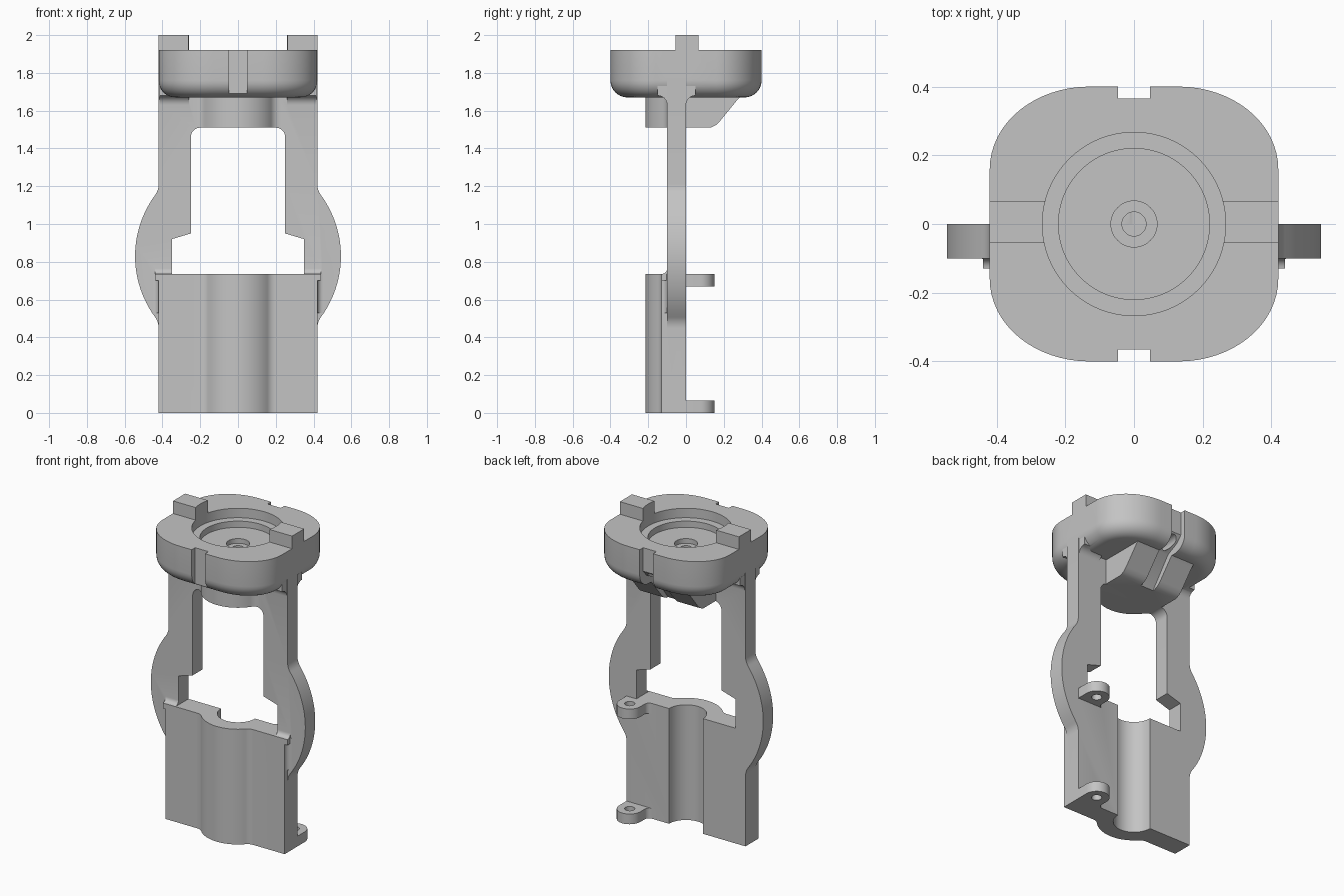
import bpy, bmesh, math

if "Cube" in bpy.data.objects:
    bpy.data.objects.remove(bpy.data.objects["Cube"])

grey = bpy.data.materials.new("plain grey")
grey.diffuse_color = (0.55, 0.55, 0.55, 1)
grey.use_nodes = True
grey.node_tree.nodes["Principled BSDF"].inputs["Base Color"].default_value = grey.diffuse_color


def arc(cx, cy, r, a0, a1, n=16):
    return [(cx + r * math.cos(math.radians(a0 + (a1 - a0) * i / n)),
             cy + r * math.sin(math.radians(a0 + (a1 - a0) * i / n))) for i in range(n + 1)]


def mirrored(half):
    """Close a right-hand half outline with its mirror image."""
    return half + [(-u, v) for u, v in reversed(half)]


def loft(name, rings):
    """Skin a list of equal-length rings and cap both ends."""
    bm = bmesh.new()
    loops = [[bm.verts.new(p) for p in ring] for ring in rings]
    n = len(loops[0])
    for a, b in zip(loops, loops[1:]):
        for i in range(n):
            bm.faces.new((a[i], a[(i + 1) % n], b[(i + 1) % n], b[i]))
    bm.faces.new(loops[0])
    bm.faces.new(loops[-1])
    bmesh.ops.recalc_face_normals(bm, faces=bm.faces[:])
    mesh = bpy.data.meshes.new(name)
    bm.to_mesh(mesh)
    bm.free()
    ob = bpy.data.objects.new(name, mesh)
    bpy.context.collection.objects.link(ob)
    ob.data.materials.append(grey)
    return ob


def prism(name, pts, axis, lo, hi):
    place = {"x": lambda u, v, w: (w, u, v),
             "y": lambda u, v, w: (u, w, v),
             "z": lambda u, v, w: (u, v, w)}[axis]
    return loft(name, [[place(u, v, w) for u, v in pts] for w in (lo, hi)])


def box(name, x0, x1, y0, y1, z0, z1):
    return prism(name, [(x0, y0), (x1, y0), (x1, y1), (x0, y1)], "z", z0, z1)


def disc(name, r, z0, z1, x=0, y=0, n=64):
    return prism(name, arc(x, y, r, 0, 360, n)[:-1], "z", z0, z1)


def combine(target, tool, op):
    mod = target.modifiers.new(op, "BOOLEAN")
    mod.operation = op
    mod.solver = "EXACT"
    mod.object = tool
    bpy.context.view_layer.objects.active = target
    bpy.ops.object.modifier_apply(modifier=mod.name)
    bpy.data.objects.remove(tool)


def add(tool):
    combine(body, tool, "UNION")


def cut(tool):
    combine(body, tool, "DIFFERENCE")


# Flat frame plate with round bulges at the sides
R, F, ZC = 0.545, 0.10, 0.83
dz = math.sqrt((R + F) ** 2 - (0.42 + F) ** 2)
ang = math.degrees(math.atan2(dz, 0.42 + F))
side = ([(0.42, 0)] + arc(0.42 + F, ZC - dz, F, 180, 180 - ang, 8)
        + arc(0, ZC, R, -ang, ang, 24)[1:-1]
        + arc(0.42 + F, ZC + dz, F, 180 + ang, 180, 8) + [(0.42, 1.78)])
body = prism("bracket_body", mirrored(side), "y", -0.10, 0)

# Window with a wider lower part
window = [(0.35, 0.735), (0.35, 0.92), (0.25, 0.95)] + arc(0.20, 1.46, 0.05, 0, 90, 8)
cut(prism("window_cutter", mirrored(window), "y", -0.3, 0.2))


def boss(name, w, yp, z0, z1, r=0.215, f=0.06):
    """Slab with a round front bulge, blended into its flat front."""
    x = math.sqrt((r + f) ** 2 - (yp - f) ** 2)
    a = math.degrees(math.atan2(f - yp, x))
    half = ([(w, -0.05)] + ([(w, yp)] if w > x else [])
            + arc(x, yp - f, f, 90, 180 - a, 8) + arc(0, 0, r, -a, -90, 16)[1:])
    left = [(-u, v) for u, v in reversed(half[:-1])]
    return prism(name, half + left, "z", z0, z1)


# Lower block and its blends into the plate
add(boss("lower_block", 0.42, -0.13, 0, 0.735))
for s in (-1, 1):
    blend = [(0.40, -0.05), (0.45, -0.05)] + arc(0.45, -0.13, 0.03, 90, 180, 6) + [(0.40, -0.13)]
    add(prism("side_blend", [(s * u, v) for u, v in blend], "z", 0.53, 0.735))
    top = [(-0.05, 0.70), (-0.05, 0.765)] + arc(-0.13, 0.765, 0.03, 0, -90, 6) + [(-0.13, 0.70)]
    lo, hi = sorted((s * 0.35, s * 0.44))
    add(prism("top_blend", top, "x", lo, hi))

# Neck under the head: round front, sloped back
x_neck = math.sqrt(0.275 ** 2 - 0.16 ** 2)
add(boss("neck_front", x_neck, -0.10, 1.51, 1.75))
slope = [(-0.06, 1.51), (0.13, 1.51), (0.16, 1.525), (0.18, 1.545),
         (0.27, 1.655), (0.30, 1.685), (0.30, 1.75), (-0.06, 1.75)]
add(prism("neck_back", slope, "x", -0.21, 0.21))


# Head: rounded box with a rounded lower edge
def head_ring(d, z):
    pts = []
    for sx, sy, a in ((1, 1, 0), (-1, 1, 90), (-1, -1, 180), (1, -1, 270)):
        for i in range(17):
            t = math.radians(a + 90 * i / 16)
            pts.append((sx * 0.13 + (0.29 - d) * math.cos(t),
                        sy * 0.16 + (0.24 - d) * math.sin(t), z))
    return pts


E = 0.09
rings = [head_ring(E * (1 - math.sin(t)), 1.67 + E * (1 - math.cos(t)))
         for t in (math.radians(11.25 * i) for i in range(9))]
add(loft("head", rings + [head_ring(0, 1.92)]))

# Fillets where the frame meets the head
for s in (-1, 1):
    lo, hi = sorted((s * 0.26, s * 0.415))
    flare = (arc(-0.15, 1.63, 0.05, 90, 0, 6) + arc(0.05, 1.63, 0.05, 180, 90, 6)
             + [(0.05, 1.73), (-0.15, 1.73)])
    add(prism("head_fillet", flare, "x", lo, hi))

# Drive tabs on the head
for s in (-1, 1):
    lo, hi = sorted((s * 0.2, s * 0.42))
    add(box("drive_tab", lo, hi, -0.055, 0.067, 1.88, 2.0))

# Mounting ears on the back
for z in (0, 0.67):
    ear = [(0.42, -0.04)] + arc(0.345, 0.075, 0.075, 0, 180, 16) + \
          arc(0.24, 0.03, 0.03, 0, -90, 5) + [(0.24, -0.04)]
    add(prism("ear", ear, "z", z, z + 0.065))
    cut(disc("ear_hole", 0.03, z - 0.05, z + 0.12, 0.345, 0.075, 24))

# Stepped bore in the head
for r, z in ((0.267, 1.86), (0.22, 1.82), (0.067, 1.79), (0.035, 1.70)):
    cut(disc("bore_cutter", r, z, 2.1))

# Half-round groove in the back of the lower block
cut(disc("groove_cutter", 0.12, -0.1, 0.9))

# Front notch, and back notch running into a cable channel down the slope
cut(box("front_notch", -0.047, 0.047, -0.5, -0.365, 1.69, 2.1))
channel = [(0.365, 2.1), (0.365, 1.77), (0.33, 1.73), (0.25, 1.69), (0.10, 1.49),
           (0.25, 1.45), (0.5, 1.6), (0.5, 2.1)]
cut(prism("cable_channel", channel, "x", -0.047, 0.047))
cut(prism("cable_hole", arc(0, 1.73, 0.033, 0, 360, 24)[:-1], "y", 0, 0.5))

# Smooth the curved faces, keep edges crisp
bpy.ops.object.select_all(action="DESELECT")
body.select_set(True)
bpy.context.view_layer.objects.active = body
bpy.ops.object.shade_smooth_by_angle(angle=math.radians(30))
